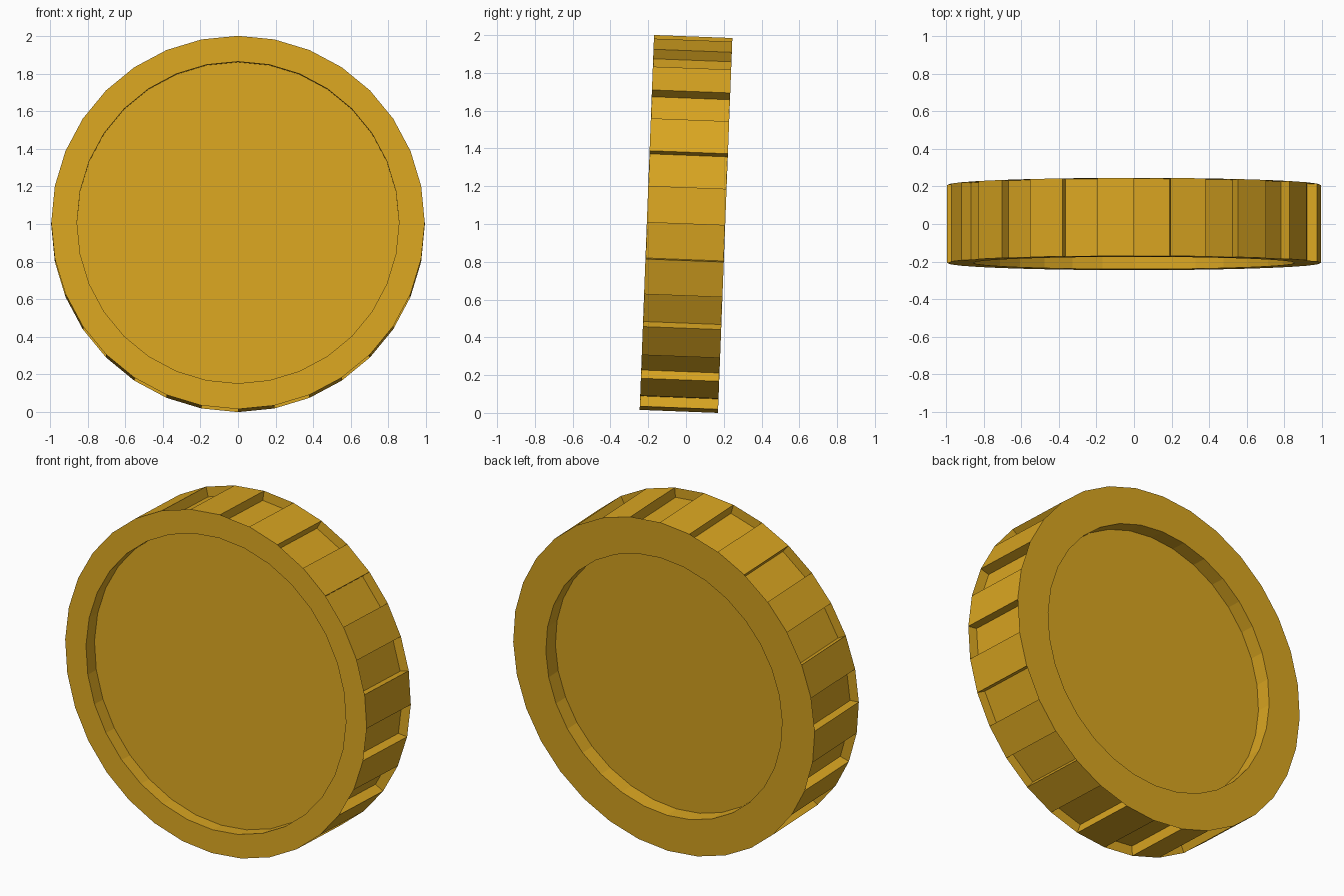
import bpy, bmesh
from math import sin, cos, tau, radians
from mathutils import Matrix

if "Cube" in bpy.data.objects:
    bpy.data.objects.remove(bpy.data.objects["Cube"])

SIDES, R, H = 32, 0.993, 0.2075      # sides, outer radius, half thickness
GROOVE, LIP = 0.057, 0.99            # groove depth, groove floor length factor

# Profile: front recess floor -> front rim -> edge -> back rim -> back recess floor
profile = [(0.856, -H + 0.08), (0.856, -H), (R, -H),
           (R, H), (0.778, H), (0.778, H - 0.09)]

bm = bmesh.new()
rings = [[bm.verts.new((r * sin(tau * k / SIDES), y, r * cos(tau * k / SIDES)))
          for k in range(SIDES)] for r, y in profile]
grooves = []
for i, (a, b) in enumerate(zip(rings, rings[1:])):
    for k in range(SIDES):
        n = (k + 1) % SIDES
        f = bm.faces.new((a[k], a[n], b[n], b[k]))
        if i == 2 and k % 2 == 0:
            grooves.append(f)
bm.faces.new(rings[0])
bm.faces.new(rings[-1])
bmesh.ops.recalc_face_normals(bm, faces=bm.faces[:])

# Reeded edge: every other side pushed straight inwards
for f in bmesh.ops.extrude_discrete_faces(bm, faces=grooves)["faces"]:
    f.normal_update()
    shift = f.normal * -GROOVE
    for v in f.verts:
        v.co += shift
        v.co.y *= LIP

# Slight backward lean, standing on the ground
bm.transform(Matrix.Rotation(radians(-2.2), 4, 'X'))
low = min(v.co.z for v in bm.verts)
bm.transform(Matrix.Translation((0, 0, -low)))

mesh = bpy.data.meshes.new("coin")
bm.to_mesh(mesh)
bm.free()
coin = bpy.data.objects.new("coin", mesh)
bpy.context.collection.objects.link(coin)

gold = bpy.data.materials.new("gold")
gold.diffuse_color = (0.70, 0.38, 0.015, 1)
gold.use_nodes = True
gold.node_tree.nodes["Principled BSDF"].inputs["Base Color"].default_value = gold.diffuse_color
mesh.materials.append(gold)
